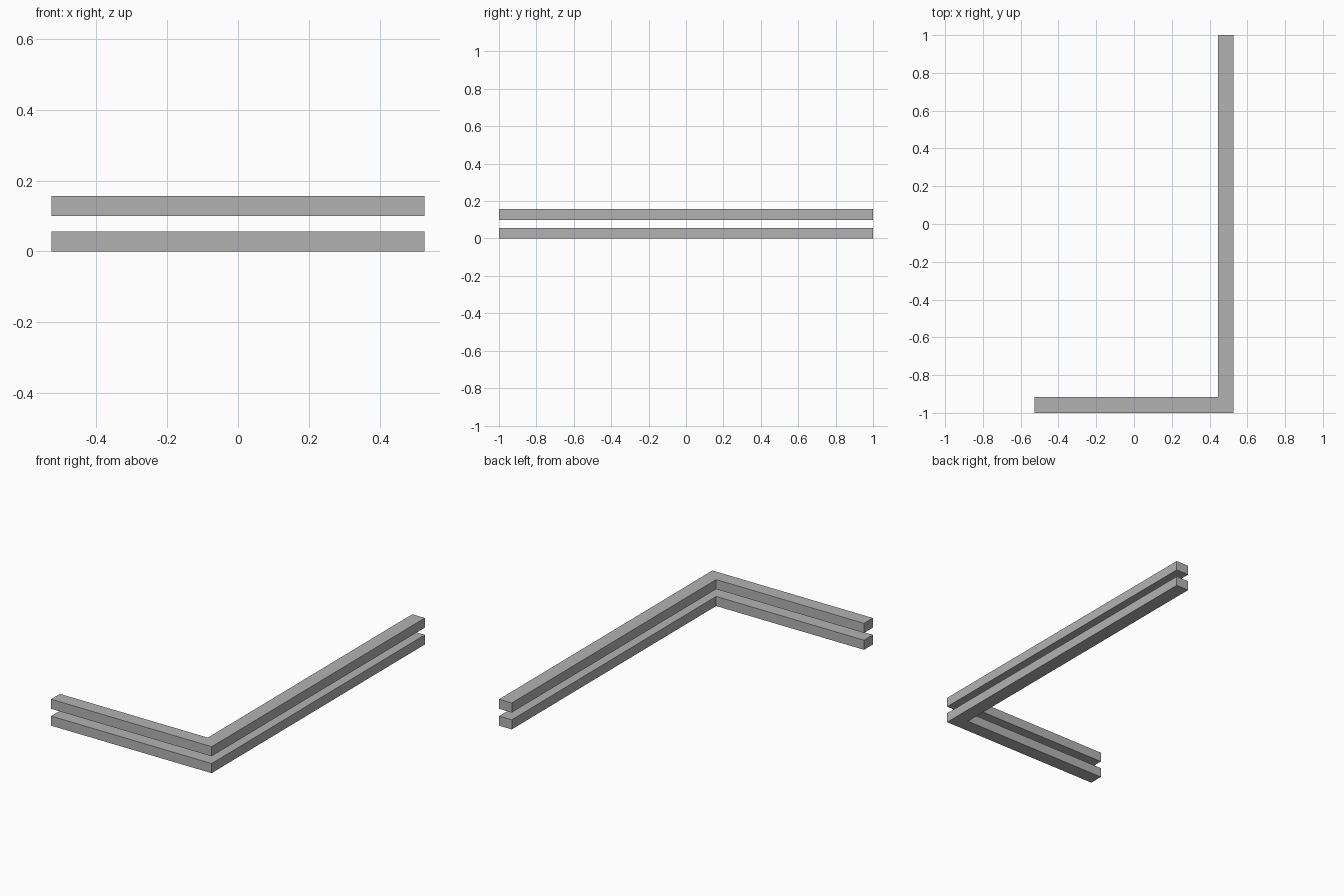
import bpy
import bmesh

cube = bpy.data.objects.get("Cube")
if cube:
    bpy.data.objects.remove(cube, do_unlink=True)

HALF_X, HALF_Y = 0.527, 1.0
WIDTH, THICK, STEP = 0.083, 0.057, 0.1

grey = bpy.data.materials.new("plain_grey")
grey.use_nodes = True
colour = (0.45, 0.45, 0.45, 1)
grey.diffuse_color = colour
grey.node_tree.nodes["Principled BSDF"].inputs["Base Color"].default_value = colour


def corner_rail(name, z):
    """L-shaped rail: one outline extruded upwards."""
    inner_x, inner_y = HALF_X - WIDTH, -HALF_Y + WIDTH
    outline = [(-HALF_X, -HALF_Y), (HALF_X, -HALF_Y), (HALF_X, HALF_Y),
               (inner_x, HALF_Y), (inner_x, inner_y), (-HALF_X, inner_y)]
    bm = bmesh.new()
    base = bm.faces.new([bm.verts.new((x, y, z)) for x, y in outline])
    result = bmesh.ops.extrude_face_region(bm, geom=[base], use_keep_orig=True)
    top = [g for g in result["geom"] if isinstance(g, bmesh.types.BMVert)]
    bmesh.ops.translate(bm, verts=top, vec=(0, 0, THICK))
    bmesh.ops.recalc_face_normals(bm, faces=bm.faces)
    mesh = bpy.data.meshes.new(name)
    bm.to_mesh(mesh)
    bm.free()
    mesh.materials.append(grey)
    bpy.context.collection.objects.link(bpy.data.objects.new(name, mesh))


# Two identical rails, one above the other
for level, name in enumerate(("lower_rail", "upper_rail")):
    corner_rail(name, level * STEP)
